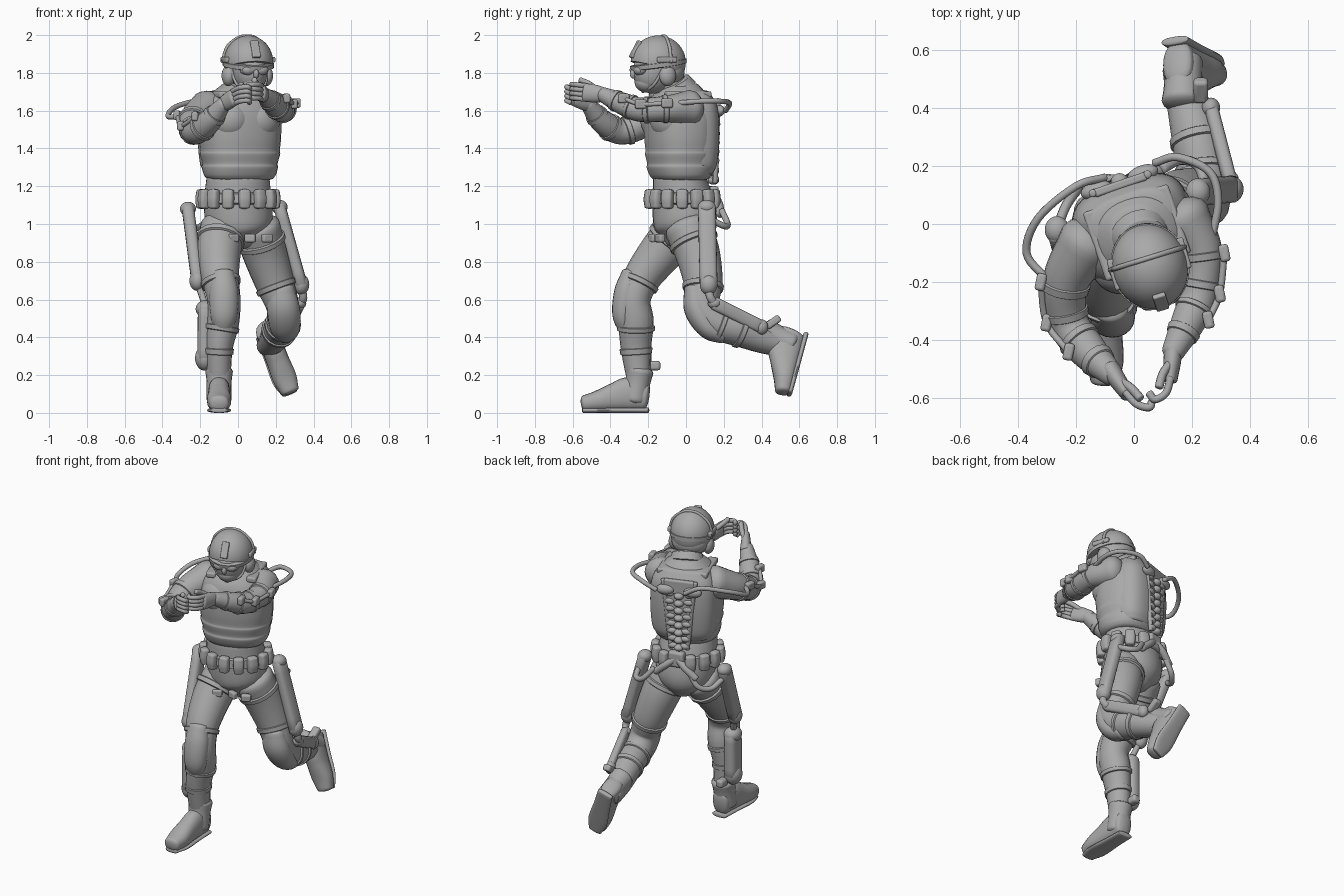
import bpy, bmesh
from math import sin, cos, pi, copysign
from mathutils import Vector, Matrix

old = bpy.data.objects.get("Cube")
if old:
    bpy.data.objects.remove(old)

grey = bpy.data.materials.new("matte grey")
grey.use_nodes = True
grey.diffuse_color = (0.4, 0.4, 0.4, 1)
grey.node_tree.nodes["Principled BSDF"].inputs["Base Color"].default_value = grey.diffuse_color
made = []


def finish(name, bm, bevel=0):
    bmesh.ops.recalc_face_normals(bm, faces=bm.faces)
    mesh = bpy.data.meshes.new(name)
    bm.to_mesh(mesh)
    bm.free()
    mesh.materials.append(grey)
    obj = bpy.data.objects.new(name, mesh)
    bpy.context.collection.objects.link(obj)
    if bevel:
        mod = obj.modifiers.new("rounding", "BEVEL")
        mod.width, mod.segments = bevel, 3
    made.append(obj)


def spline(points, steps=6):
    """Smooth samples (x, y, z, width, depth) through the key sections."""
    p = [Vector(tuple(q) + (q[-1],) * (5 - len(q))) for q in points]
    p = [p[0] * 2 - p[1]] + p + [p[-1] * 2 - p[-2]]
    out = []
    for a, b, c, d in zip(p, p[1:], p[2:], p[3:]):
        for i in range(steps):
            t = i / steps
            out.append((b * 2 + (c - a) * t + (a * 2 - b * 5 + c * 4 - d) * t**2
                        + (b * 3 - a - c * 3 + d) * t**3) / 2)
    return out + [p[-2]]


def loft(name, points, side=(1, 0, 0), cap=0.4, square=1, sides=20, steps=6):
    """Closed skin over elliptical sections along a path, with domed ends."""
    s = spline(points, steps)
    centre = [Vector(q[:3]) for q in s]
    last = len(s) - 1
    tangent = [(centre[min(i + 1, last)] - centre[max(i - 1, 0)]).normalized()
               for i in range(last + 1)]
    rings = [(centre[i], tangent[i], s[i][3], s[i][4]) for i in range(last + 1)]

    def dome(i, sign):
        r = min(s[i][3], s[i][4]) * cap
        return [(centre[i] + tangent[i] * sign * r * sin(a), tangent[i],
                 s[i][3] * cos(a), s[i][4] * cos(a)) for a in (0.4, 0.8, 1.15, 1.45)]
    rings = dome(0, -1)[::-1] + rings + dome(last, 1)
    bm = bmesh.new()
    loops = []
    for c, t, w, d in rings:
        u = Vector(side)
        u = (u - t * u.dot(t)).normalized()
        v = t.cross(u)
        loop = []
        for k in range(sides):
            x, y = cos(2 * pi * k / sides), sin(2 * pi * k / sides)
            x, y = copysign(abs(x)**square, x), copysign(abs(y)**square, y)
            loop.append(bm.verts.new(c + u * w * x + v * d * y))
        loops.append(loop)
    for a, b in zip(loops, loops[1:]):
        for k in range(sides):
            n = (k + 1) % sides
            bm.faces.new((a[k], a[n], b[n], b[k]))
    bm.faces.new(loops[0])
    bm.faces.new(loops[-1])
    finish(name, bm)


def strap(name, limb, at, side):
    """Band that wraps a limb at a key section index."""
    s = spline(limb)
    i = int(at * 6)
    part = [tuple(q[:3]) + (q[3] * 1.09, q[4] * 1.09) for q in s[i:i + 2]]
    loft(name, part, side, cap=0.1, steps=2)


def cable(name, path, r=0.014):
    loft(name, [tuple(p) + (r,) for p in path], side=(0.3, 0.2, 1), sides=10)


def frame(origin, turn):
    return Matrix.Translation(origin) @ Matrix.Rotation(turn, 4, "Z")


def ball(name, m, loc, size):
    bm = bmesh.new()
    bmesh.ops.create_uvsphere(bm, u_segments=28, v_segments=18, radius=1)
    bm.transform(m @ Matrix.Translation(loc) @ Matrix.Diagonal((*size, 1)))
    finish(name, bm)


def box(name, m, loc, size, tilt=0, turn=0):
    bm = bmesh.new()
    bmesh.ops.create_cube(bm, size=1)
    bm.transform(m @ Matrix.Translation(loc) @ Matrix.Rotation(turn, 4, "Z")
                 @ Matrix.Rotation(tilt, 4, "X") @ Matrix.Diagonal((*size, 1)))
    finish(name, bm, min(size) * 0.3)


world = Matrix()
body = frame((0.01, -0.03, 0), 0.33)
hips = frame((0, -0.02, 0), 0.2)
head = frame((0.055, -0.147, 1.855), 0.3)
body_side, hip_side = body.col[0][:3], hips.col[0][:3]

# Pelvis, waist and vest with soft folds
loft("pelvis", [(0.02, 0, 0.9, 0.09, 0.11), (0.01, 0, 0.98, 0.17, 0.165),
                (0, -0.015, 1.1, 0.182, 0.165), (0, -0.04, 1.26, 0.168, 0.135)], hip_side)
vest = [(1.24, 0.175, 0.14), (1.26, 0.19, 0.155), (1.3, 0.2, 0.17), (1.32, 0.198, 0.167),
        (1.37, 0.212, 0.178), (1.39, 0.21, 0.175), (1.46, 0.217, 0.182), (1.56, 0.215, 0.182),
        (1.64, 0.19, 0.165), (1.7, 0.14, 0.125), (1.74, 0.09, 0.09)]
loft("vest", [(0.01, -0.03, z, w, d) for z, w, d in vest], body_side, 0.1, 0.85, 36, 4)
loft("neck", [(0.02, -0.05, 1.68, 0.08), (0.04, -0.1, 1.8, 0.075)])
loft("collar", [(0.02, -0.04, 1.71, 0.105, 0.1), (0.03, -0.06, 1.75, 0.09, 0.085)], body_side, 0.1)
shell = [(1.27, 0.17, 0.1), (1.33, 0.195, 0.12), (1.48, 0.205, 0.13), (1.62, 0.195, 0.12),
         (1.7, 0.15, 0.08)]
loft("back_shell", [(*(body @ Vector((0, 0.06, z))), w, d) for z, w, d in shell],
     body_side, 0.15, 0.75, 36)
for x in (-1, 1):
    ball("chest_pad", body, (x * 0.08, -0.09, 1.55), (0.11, 0.1, 0.11))
    box("shoulder_strap", body, (x * 0.125, 0, 1.685), (0.06, 0.25, 0.035))

# Belt with pouches
loft("belt", [(0, -0.02, 1.11, 0.195, 0.174), (0, -0.02, 1.16, 0.19, 0.17)], hip_side, 0.1)
for k in range(14):
    a = 2 * pi * (k + 0.5) / 14
    if abs(a - pi / 2) > 0.4:
        p = hips @ Vector((0.197 * cos(a), 0.176 * sin(a), 0))
        loft("belt_pouch", [(p.x, p.y, 1.09, 0.028, 0.025), (p.x, p.y, 1.13, 0.032, 0.03),
                            (p.x, p.y, 1.175, 0.03, 0.024)],
             (-sin(a + 0.2), cos(a + 0.2), 0), square=0.6)

# Powered spine, wider towards the shoulders
for k in range(8):
    z, w = 1.23 + k * 0.048, 0.035 + k * 0.004
    ball("vertebra", body, (0, 0.185, z), (0.03, 0.03, 0.022))
    for x in (-1, 1):
        ball("spine_node", body, (x * w, 0.185, z + 0.01), (0.03, 0.016, 0.018))
box("spine_plate", body, (0, 0.175, 1.62), (0.19, 0.03, 0.09))
for x in (-1, 1):
    cable("spine_rail", [body @ Vector((x * w, 0.178, z)) for w, z in
                         ((0.05, 1.22), (0.065, 1.35), (0.08, 1.5), (0.1, 1.66))], 0.014)
    ball("spine_joint", body, (x * 0.085, 0.185, 1.6), (0.055, 0.03, 0.032))
    cable("spine_fork", [hips @ Vector((x * w, y, z)) for w, y, z in
                         ((0, 0.165, 1.16), (0.06, 0.185, 1.11), (0.13, 0.18, 1.05))], 0.022)
box("spine_base", hips, (0, 0.165, 1.15), (0.1, 0.05, 0.1))
cable("shoulder_hose_right", [(-0.1, 0.16, 1.6), (-0.2, 0.13, 1.65), (-0.33, 0.02, 1.62),
                              (-0.37, -0.1, 1.57), (-0.3, -0.19, 1.57)])
cable("shoulder_hose_left", [(0.07, 0.21, 1.6), (0.15, 0.23, 1.64), (0.26, 0.18, 1.65),
                             (0.29, 0.08, 1.65), (0.27, -0.04, 1.64)])
cable("hip_hose_left", [(0.1, 0.19, 1.07), (0.16, 0.22, 1), (0.22, 0.2, 0.99), (0.25, 0.12, 1.03)],
      0.017)
cable("hip_hose_right", [(-0.13, 0.14, 1.07), (-0.18, 0.13, 1), (-0.23, 0.07, 0.98),
                         (-0.26, 0, 1.02)], 0.017)

# Head with helmet, goggles and headset
ball("face", head, (0, -0.03, -0.05), (0.09, 0.108, 0.115))
ball("jaw", head, (0, -0.06, -0.105), (0.065, 0.068, 0.055))
ball("nose", head, (0, -0.137, -0.06), (0.015, 0.02, 0.025))
ball("nape", head, (0, 0.05, -0.045), (0.112, 0.09, 0.085))
helmet = bmesh.new()
bmesh.ops.create_uvsphere(helmet, u_segments=36, v_segments=24, radius=1)
helmet.transform(Matrix.Diagonal((0.13, 0.148, 0.143, 1)))
bmesh.ops.bisect_plane(helmet, geom=helmet.verts[:] + helmet.edges[:] + helmet.faces[:],
                       plane_co=(0, 0, -0.03), plane_no=(0, -0.25, -1), clear_outer=True)
bmesh.ops.holes_fill(helmet, edges=[e for e in helmet.edges if e.is_boundary])
helmet.transform(head)
finish("helmet", helmet)
rim = [(0, 0.003, -0.022, 0.134, 0.15), (0, 0, 0, 0.135, 0.152)]
loft("helmet_rim", [tuple(head @ Vector(q[:3])) + q[3:] for q in rim], head.col[0][:3], 0.05, sides=36)
box("helmet_mount", head, (0, -0.127, 0.07), (0.045, 0.018, 0.1), -0.5)
ball("goggle_frame", head, (0, -0.105, -0.04), (0.08, 0.035, 0.035))
for x in (-1, 1):
    ball("goggle_lens", head, (x * 0.036, -0.12, -0.04), (0.036, 0.025, 0.027))
    ball("ear_cup", head, (x * 0.105, 0.02, -0.07), (0.035, 0.045, 0.055))
    box("helmet_rail", head, (x * 0.125, 0.01, 0.015), (0.025, 0.11, 0.03))
    cable("chin_strap", [head @ Vector(p) for p in
                         ((x * 0.1, 0, -0.03), (x * 0.075, -0.05, -0.12), (0, -0.085, -0.155))], 0.008)
cable("headband", [head @ Vector((0.134 * cos(a), 0.03, 0.14 * sin(a)))
                   for a in (0, 0.6, 1.2, pi / 2, 1.94, 2.54, pi)], 0.009)

# Arms with sleeves, cuffs and brackets
arm_left = [(0.17, 0.02, 1.615, 0.095), (0.235, -0.1, 1.61, 0.07), (0.225, -0.24, 1.605, 0.064),
            (0.19, -0.33, 1.635, 0.06), (0.135, -0.44, 1.685, 0.04)]
arm_right = [(-0.16, -0.06, 1.61, 0.1), (-0.235, -0.2, 1.545, 0.08), (-0.225, -0.34, 1.49, 0.07),
             (-0.155, -0.44, 1.54, 0.064), (-0.075, -0.52, 1.635, 0.04)]
for name, arm, x in (("left", arm_left, 1), ("right", arm_right, -1)):
    loft("arm_" + name, arm, (0, 0, 1), cap=0.7)
    for at in (1, 1.7, 2.6, 3.4):
        strap("arm_strap_" + name, arm, at, (0, 0, 1))
    rod = [Vector(p[:3]) + Vector((x * (p[3] + 0.006), 0, 0.03)) for p in arm[1:4]]
    cable("arm_rod_" + name, rod, 0.012)
    for p in rod:
        box("arm_bracket_" + name, world, p, (0.035, 0.06, 0.05), turn=x * 0.2)


def hand(name, wrist, along, curl):
    w, d, c = Vector(wrist), Vector(along).normalized(), Vector(curl).normalized()
    up = Vector((0, 0, 1))
    loft("palm_" + name, [(*(w + d * t), h, b) for t, h, b in
                          ((-0.02, 0.036, 0.032), (0.04, 0.047, 0.03), (0.1, 0.048, 0.024))], up)
    for k in range(4):
        base = w + d * 0.09 + up * (k - 1.5) * 0.024
        cable("finger_" + name, [base, base + d * 0.05 + c * 0.012, base + d * 0.06 + c * 0.05,
                                 base + d * 0.03 + c * 0.075], 0.0135)
    base = w + d * 0.03 + up * 0.02
    cable("thumb_" + name, [base, base + d * 0.035 + c * 0.03 + up * 0.03,
                            base + d * 0.08 + c * 0.04 + up * 0.045], 0.015)


hand("left", (0.135, -0.44, 1.685), (-0.1, -1, 0.12), (-0.9, -0.3, 0))
hand("right", (-0.075, -0.51, 1.635), (0.5, -0.75, 0.35), (0.9, -0.1, 0))

# Legs, straps and knee pads
leg_right = [(-0.08, -0.03, 0.98, 0.12), (-0.1, -0.125, 0.86, 0.117), (-0.095, -0.23, 0.72, 0.1),
             (-0.075, -0.275, 0.6, 0.088), (-0.08, -0.265, 0.48, 0.086, 0.094),
             (-0.1, -0.265, 0.34, 0.072, 0.08), (-0.1, -0.25, 0.16, 0.06)]
leg_left = [(0.1, 0.01, 0.98, 0.125), (0.14, 0.06, 0.85, 0.118), (0.19, 0.09, 0.7, 0.104),
            (0.235, 0.09, 0.57, 0.088), (0.24, 0.16, 0.48, 0.088), (0.22, 0.28, 0.44, 0.088),
            (0.185, 0.42, 0.385, 0.073), (0.155, 0.54, 0.355, 0.058)]
for name, leg in (("right", leg_right), ("left", leg_left)):
    loft("leg_" + name, leg)
    for at in (0.5, 2.2, 4.2, 5):
        strap("leg_strap_" + name, leg, at, (1, 0, 0))
    for k in range(3):
        x, y, z, r = leg[0]
        a = 3.6 + k * 0.8
        box("thigh_pouch_" + name, world, (x + 0.115 * cos(a), y - 0.04 + 0.12 * sin(a), 0.925),
            (0.06, 0.035, 0.045), turn=a + pi / 2)
loft("knee_pad_right", [(-0.08, -0.29, 0.74, 0.06, 0.05), (-0.075, -0.315, 0.64, 0.077, 0.065),
                        (-0.075, -0.33, 0.52, 0.072, 0.06), (-0.08, -0.31, 0.43, 0.045, 0.04)])
loft("knee_pad_left", [(0.225, 0.045, 0.66, 0.07, 0.055), (0.24, 0.06, 0.55, 0.087, 0.07),
                       (0.25, 0.12, 0.45, 0.08, 0.06), (0.25, 0.2, 0.405, 0.05, 0.04)])


def boot(name, heel, toe, up):
    o, t = Vector(heel), Vector(toe).normalized()
    u = Vector(up)
    u = (u - t * u.dot(t)).normalized()
    across = t.cross(u)
    upper = ((0.015, 0.09, 0.054, 0.078), (0.1, 0.1, 0.058, 0.09), (0.18, 0.083, 0.06, 0.075),
             (0.27, 0.062, 0.064, 0.055), (0.34, 0.05, 0.05, 0.042))
    loft("boot_" + name, [(*(o + t * a + u * b), w, h) for a, b, w, h in upper], across, square=0.85)
    loft("sole_" + name, [(*(o + t * a + u * 0.014), w, 0.014) for a, w in
                          ((0, 0.05), (0.12, 0.054), (0.26, 0.063), (0.345, 0.042))],
         across, square=0.8)
    loft("boot_shaft_" + name, [(*(o + t * a + u * b), r) for a, b, r in
                                ((0.07, 0.07, 0.066), (0.055, 0.16, 0.066), (0.045, 0.22, 0.073))])


boot("right", (-0.1, -0.2, 0), (0, -1, 0), (0, 0, 1))
boot("left", (0.14, 0.645, 0.405), (0.135, -0.085, -0.31), (0.05, -1, 0.3))


# Outer leg actuators
def strut(name, top, bottom, r):
    loft("strut_" + name, [(*top, r * 0.7, r), (*bottom, r * 0.7, r)], square=0.7)
    for p, grow in ((top, 0.8), (bottom, 1.15)):
        ball("strut_joint_" + name, world, p, (r * 0.9, r, r * grow))


strut("thigh_left", (0.22, 0.11, 1.09), (0.335, 0.12, 0.68), 0.047)
strut("thigh_right", (-0.265, -0.02, 1.08), (-0.215, -0.2, 0.7), 0.047)
strut("shin_left", (0.33, 0.15, 0.58), (0.265, 0.4, 0.455), 0.035)
strut("shin_right", (-0.172, -0.24, 0.55), (-0.175, -0.24, 0.29), 0.058)
cable("shin_link_left", [(0.335, 0.12, 0.66), (0.345, 0.13, 0.61), (0.33, 0.16, 0.57)], 0.022)
cable("shin_link_right", [(-0.21, -0.2, 0.68), (-0.19, -0.22, 0.62), (-0.175, -0.24, 0.57)], 0.018)
box("ankle_block_left", world, (0.23, 0.46, 0.48), (0.05, 0.09, 0.04), 0.6)
box("ankle_block_right", world, (-0.14, -0.17, 0.25), (0.05, 0.07, 0.05))

# Smooth shading with crisp edges
bpy.ops.object.select_all(action="DESELECT")
for obj in made:
    obj.select_set(True)
bpy.context.view_layer.objects.active = made[0]
bpy.ops.object.shade_smooth_by_angle(angle=0.8)
